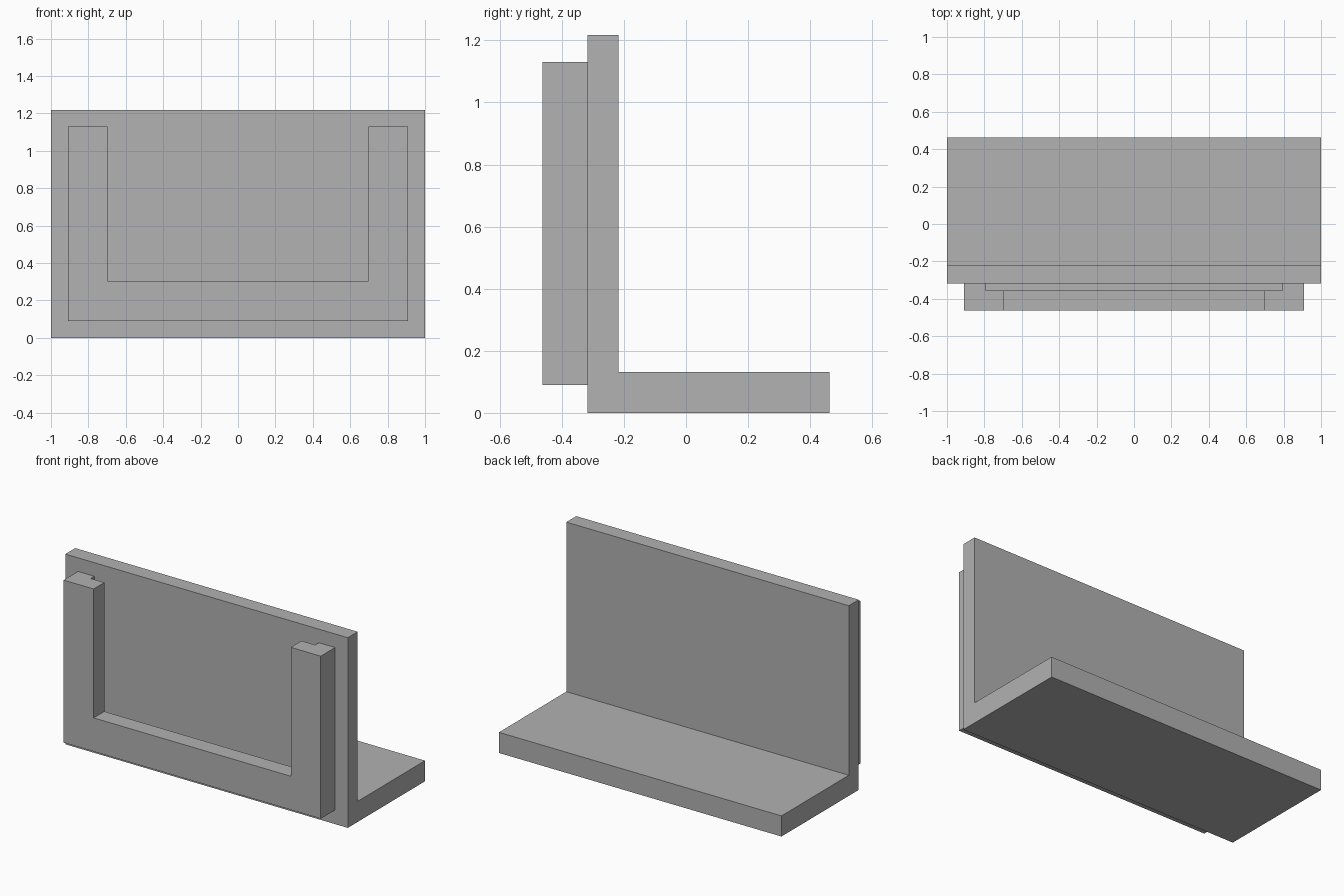
import bpy
import bmesh
from mathutils import Vector

cube = bpy.data.objects.get("Cube")
if cube:
    bpy.data.objects.remove(cube, do_unlink=True)

grey = bpy.data.materials.new("plain grey")
grey.use_nodes = True
colour = (0.445, 0.445, 0.445, 1)
grey.diffuse_color = colour
grey.node_tree.nodes["Principled BSDF"].inputs["Base Color"].default_value = colour


def extrude_profile(name, points, direction):
    """Extrude a closed flat outline into a solid along a direction."""
    bm = bmesh.new()
    face = bm.faces.new([bm.verts.new(p) for p in points])
    result = bmesh.ops.extrude_face_region(bm, geom=[face], use_keep_orig=True)
    moved = [g for g in result["geom"] if isinstance(g, bmesh.types.BMVert)]
    bmesh.ops.translate(bm, verts=moved, vec=Vector(direction))
    bmesh.ops.recalc_face_normals(bm, faces=bm.faces)
    mesh = bpy.data.meshes.new(name)
    bm.to_mesh(mesh)
    bm.free()
    mesh.materials.append(grey)
    obj = bpy.data.objects.new(name, mesh)
    bpy.context.collection.objects.link(obj)
    return obj


FRONT, PANEL, INNER, BACK = -0.463, -0.318, -0.218, 0.463
TOP, BASE = 1.217, 0.132

# L-shaped bracket: upright panel and base in one profile
bracket = [(PANEL, 0), (BACK, 0), (BACK, BASE), (INNER, BASE),
           (INNER, TOP), (PANEL, TOP)]
extrude_profile("angle_bracket", [(-1, y, z) for y, z in bracket], (2, 0, 0))

# U-shaped holder frame, open at the top
OUTER, OPENING, BOTTOM, SILL, RIM = 0.91, 0.698, 0.09, 0.305, 1.13
half = [(OPENING, SILL), (OPENING, RIM), (OUTER, RIM), (OUTER, BOTTOM)]
outline = half + [(-x, z) for x, z in reversed(half)]
frame = extrude_profile("holder_frame", [(x, FRONT, z) for x, z in outline],
                        (0, PANEL - FRONT, 0))

# Slot behind the front lip, cut as a rebate
SLOT_X, SLOT_Y, SLOT_Z = 0.795, -0.355, 0.208
slot = [(-SLOT_X, SLOT_Z), (SLOT_X, SLOT_Z), (SLOT_X, 1.3), (-SLOT_X, 1.3)]
cutter = extrude_profile("slot_cutter", [(x, SLOT_Y, z) for x, z in slot],
                         (0, 0.1, 0))
cutter.hide_render = True
cutter.hide_viewport = True
cut = frame.modifiers.new("slot", "BOOLEAN")
cut.operation = "DIFFERENCE"
cut.solver = "EXACT"
cut.object = cutter
